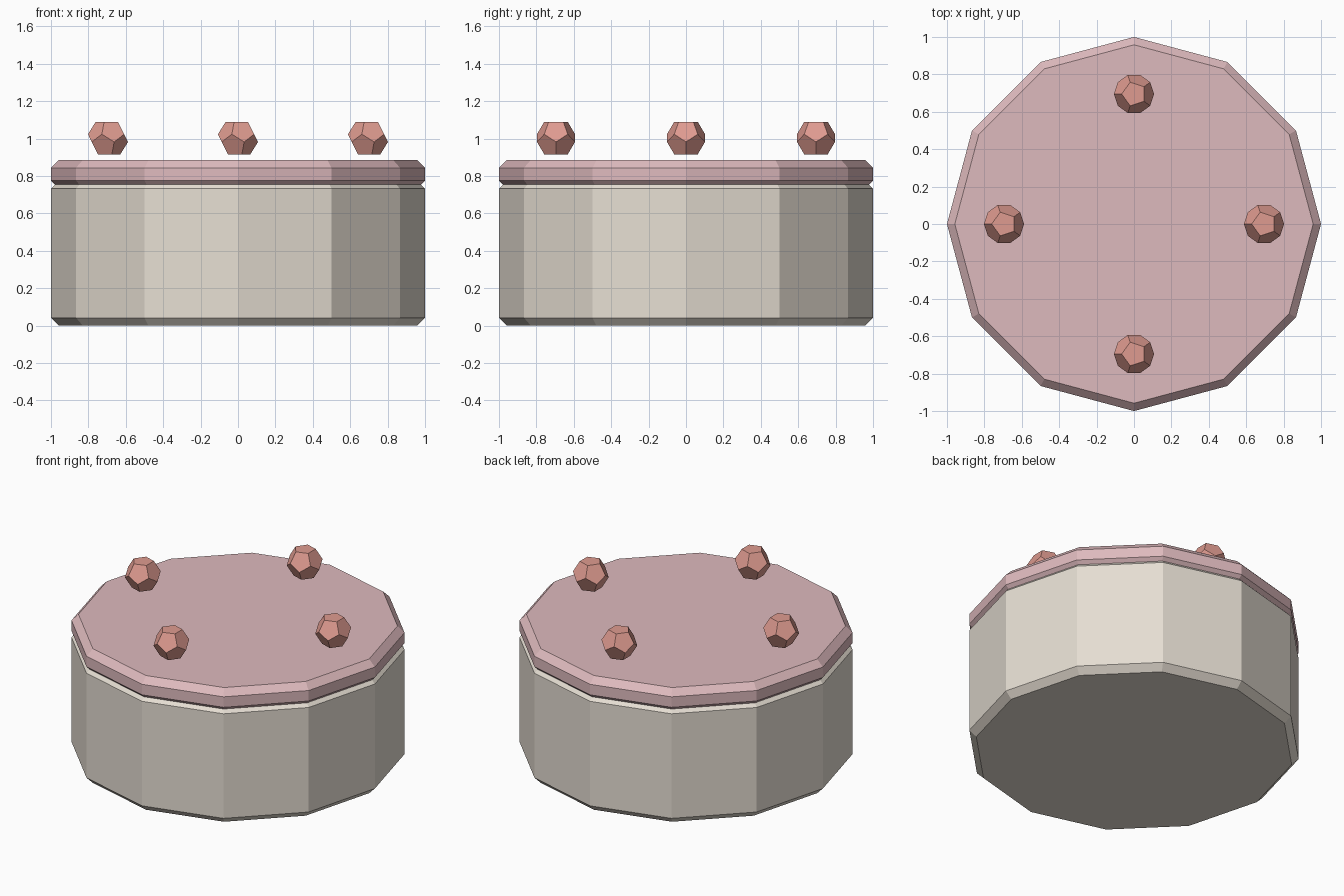
import bpy
from math import sin, cos, pi, tau

if "Cube" in bpy.data.objects:
    bpy.data.objects.remove(bpy.data.objects["Cube"])


def make_object(name, verts, faces, material):
    mesh = bpy.data.meshes.new(name)
    mesh.from_pydata(verts, [], faces)
    mesh.materials.append(material)
    obj = bpy.data.objects.new(name, mesh)
    bpy.context.collection.objects.link(obj)
    return obj


def make_material(name, rgb):
    mat = bpy.data.materials.new(name)
    mat.diffuse_color = (*rgb, 1)
    mat.use_nodes = True
    mat.node_tree.nodes["Principled BSDF"].inputs["Base Color"].default_value = mat.diffuse_color
    return mat


def ring(radius, z, sides, turn=0):
    return [(radius * cos(turn + tau * i / sides),
             radius * sin(turn + tau * i / sides), z) for i in range(sides)]


def lathe(name, profile, sides, material):
    """Closed flat-faced solid from (radius, z) points, bottom to top."""
    verts = [v for r, z in profile for v in ring(r, z, sides)]
    faces = [[k * sides + i, k * sides + (i + 1) % sides,
              (k + 1) * sides + (i + 1) % sides, (k + 1) * sides + i]
             for k in range(len(profile) - 1) for i in range(sides)]
    faces.append(list(range(sides))[::-1])
    faces.append(list(range(len(verts) - sides, len(verts))))
    return make_object(name, verts, faces, material)


def dodecahedron(name, radius, location, material):
    """Twelve pentagons, with one lying flat on top and one below."""
    top, low = pi, pi + pi / 5
    verts = (ring(0.607 * radius, 0.795 * radius, 5, top)
             + ring(0.982 * radius, 0.188 * radius, 5, top)
             + ring(0.982 * radius, -0.188 * radius, 5, low)
             + ring(0.607 * radius, -0.795 * radius, 5, low))
    faces = [[0, 1, 2, 3, 4], [19, 18, 17, 16, 15]]
    for i in range(5):
        j = (i + 1) % 5
        faces.append([i, 5 + i, 10 + i, 5 + j, j])
        faces.append([10 + i, 15 + i, 15 + j, 10 + j, 5 + j])
    obj = make_object(name, verts, faces, material)
    obj.location = location
    return obj


cream = make_material("cream", (0.79, 0.73, 0.65))
pink = make_material("pink_icing", (0.73, 0.49, 0.51))
red = make_material("berry_red", (0.74, 0.33, 0.28))

# Cake body and icing layer, chamfered so a groove forms between them
c = 0.042
lathe("cake_body", [(1 - c, 0), (1, c), (1, 0.732), (1 - c, 0.774)], 12, cream)
lathe("icing_layer", [(1 - c, 0.733), (1, 0.775), (1, 0.844), (1 - c, 0.886)], 12, pink)

# Four berries hovering just above the icing
for i in range(4):
    a = i * pi / 2
    dodecahedron(f"berry_{i + 1}", 0.109,
                 (0.695 * cos(a), 0.695 * sin(a), 1.003), red)
